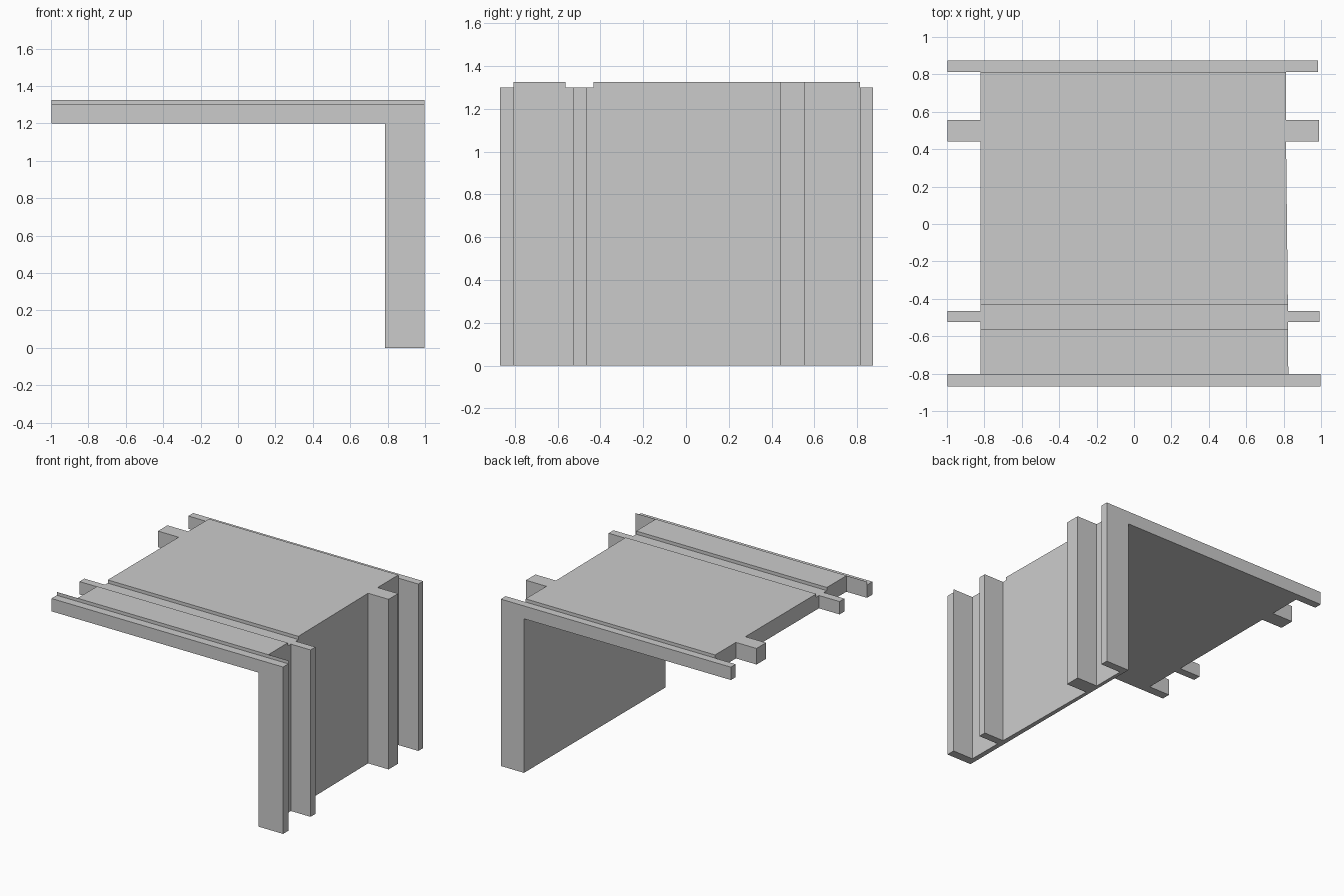
import bpy, bmesh

if "Cube" in bpy.data.objects:
    bpy.data.objects.remove(bpy.data.objects["Cube"])

TOP, RIB_TOP, UNDER = 1.325, 1.30, 1.20
INNER = 0.785


def prism(name, outline, z0, z1):
    """Extrude a plan outline (x, y) between two heights."""
    bm = bmesh.new()
    face = bm.faces.new([bm.verts.new((x, y, z0)) for x, y in outline])
    new = bmesh.ops.extrude_face_region(bm, geom=[face])["geom"]
    for v in new:
        if isinstance(v, bmesh.types.BMVert):
            v.co.z = z1
    bmesh.ops.recalc_face_normals(bm, faces=bm.faces)
    mesh = bpy.data.meshes.new(name)
    bm.to_mesh(mesh)
    bm.free()
    obj = bpy.data.objects.new(name, mesh)
    bpy.context.collection.objects.link(obj)
    return obj


def cut_box(target, x0, x1, y0, y1, z0, z1):
    """Subtract a box from the target, then discard the box."""
    cutter = prism("cutter", [(x0, y0), (x1, y0), (x1, y1), (x0, y1)], z0, z1)
    cutter.hide_render = True
    mod = target.modifiers.new("cut", "BOOLEAN")
    mod.operation, mod.solver, mod.object = "DIFFERENCE", "EXACT", cutter
    bpy.context.view_layer.objects.active = target
    bpy.ops.object.modifier_apply(modifier=mod.name)
    bpy.data.objects.remove(cutter)


# Plan outline: thin core with four ribs sticking out on both sides
ribs = [(-0.87, -0.803), (-0.525, -0.465), (0.44, 0.557), (0.813, 0.873)]
core_right = [0.825, 0.823, 0.813, 0.813]
rib_right = [0.998, 0.993, 0.99, 0.985]
right, left = [], []
for (y0, y1), core, tip in zip(ribs, core_right, rib_right):
    right += [(core, y0), (tip, y0), (tip, y1), (core, y1)]
    left += [(-0.82, y0), (-0.998, y0), (-0.998, y1), (-0.82, y1)]
# The end ribs close the outline, so their outer core points are dropped
outline = right[1:-1] + left[1:-1][::-1]
panel = prism("corner_panel", outline, 0, TOP)

# Hollow out below the top slab, leaving the upright wall
cut_box(panel, -2, INNER, -2, 2, -1, UNDER)

# Lowered end ribs and the groove across the top
for y0, y1 in [(-2, -0.805), (-0.563, -0.432), (0.813, 2)]:
    cut_box(panel, -2, 2, y0, y1, RIB_TOP, 2)
